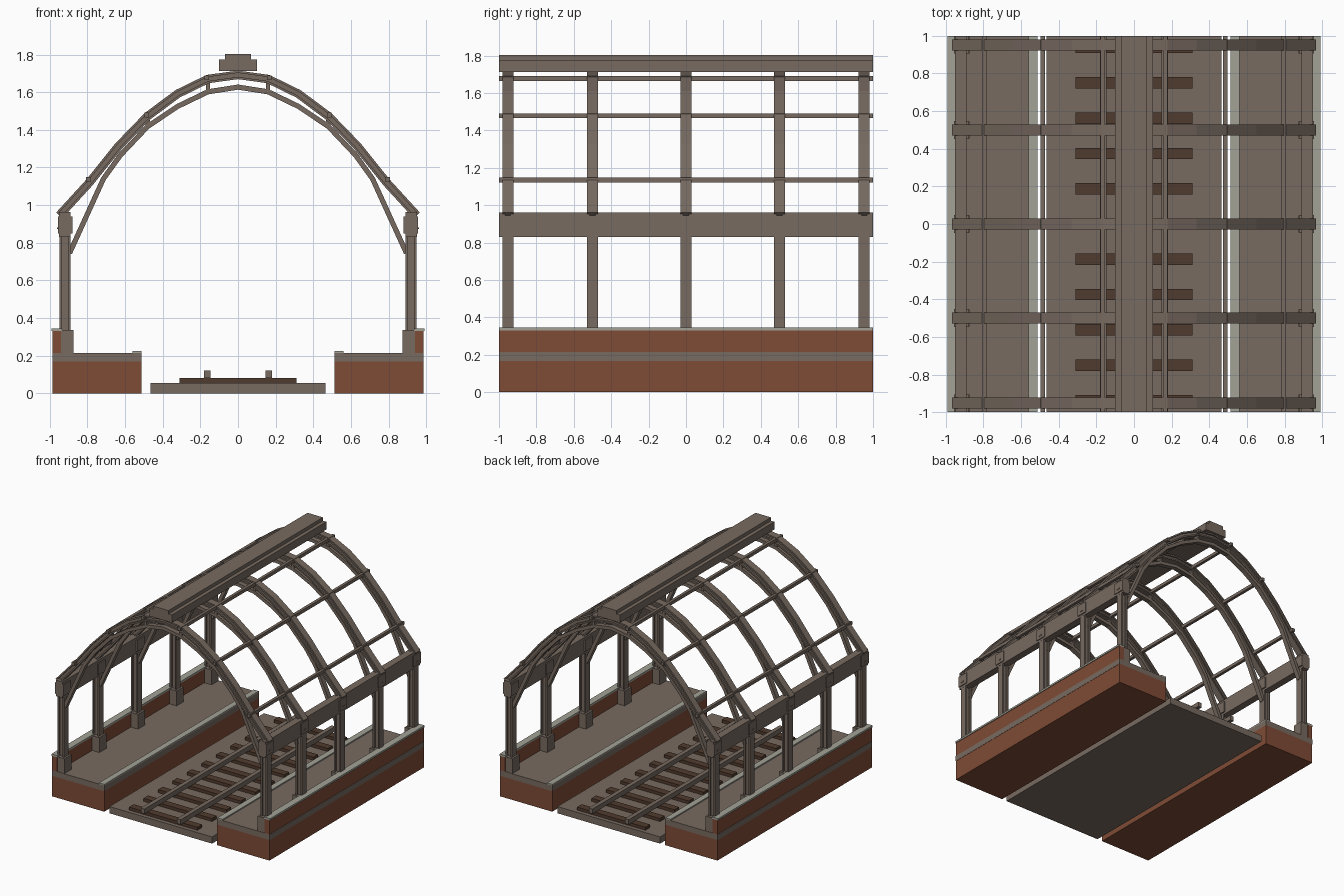
import bpy, bmesh
from mathutils import Vector

cube = bpy.data.objects.get("Cube")
if cube:
    bpy.data.objects.remove(cube, do_unlink=True)


def material(name, rgb):
    m = bpy.data.materials.new(name)
    m.use_nodes = True
    col = (*rgb, 1)
    m.diffuse_color = col
    m.node_tree.nodes["Principled BSDF"].inputs["Base Color"].default_value = col
    return m


IRON = material("grey brown iron and stone", (0.185, 0.145, 0.118))
BRICK = material("red brick", (0.21, 0.07, 0.036))
COPING = material("pale coping", (0.36, 0.36, 0.31))
TIMBER = material("dark timber", (0.08, 0.043, 0.026))


def finish(name, bm, mat):
    bmesh.ops.recalc_face_normals(bm, faces=bm.faces)
    me = bpy.data.meshes.new(name)
    bm.to_mesh(me)
    bm.free()
    me.materials.append(mat)
    ob = bpy.data.objects.new(name, me)
    bpy.context.collection.objects.link(ob)
    return ob


def box(name, xs, ys, zs, mat):
    bm = bmesh.new()
    bmesh.ops.create_cube(bm, size=1)
    for v in bm.verts:
        for i, (lo, hi) in enumerate((xs, ys, zs)):
            v.co[i] = hi if v.co[i] > 0 else lo
    return finish(name, bm, mat)


def pair(name, xs, ys, zs, mat):
    """The same box on the left (+x) and right (-x)."""
    box("left_" + name, xs, ys, zs, mat)
    box("right_" + name, (-xs[1], -xs[0]), ys, zs, mat)


def i_section(depth, width, flange, web):
    d, w, e, f = depth / 2, width / 2, depth / 2 - flange, web / 2
    half = [(d, -w), (d, w), (e, w), (e, f)]
    return half + [(-e, f), (-e, w), (-d, w), (-d, -w), (-e, -w), (-e, -f), (e, -f), (e, -w)]


def bar_section(depth, width):
    d, w = depth / 2, width / 2
    return [(d, -w), (d, w), (-d, w), (-d, -w)]


def sweep(name, section, path, y, mat):
    """Sweep a section along a mitred path of (x, z) points at depth y."""
    bm = bmesh.new()
    pts = [Vector(p) for p in path]
    dirs = [(b - a).normalized() for a, b in zip(pts, pts[1:])]
    rings = []
    for i, p in enumerate(pts):
        a, b = dirs[max(i - 1, 0)], dirs[min(i, len(dirs) - 1)]
        t = (a + b).normalized()
        n = Vector((-t.y, t.x)) / t.dot(a)
        rings.append([bm.verts.new((p.x + n.x * h, y + w, p.y + n.y * h)) for h, w in section])
    count = len(section)
    for r, s in zip(rings, rings[1:]):
        for k in range(count):
            j = (k + 1) % count
            bm.faces.new((r[k], r[j], s[j], s[k]))
    bm.faces.new(rings[0])
    bm.faces.new(rings[-1][::-1])
    return finish(name, bm, mat)


def arch(half):
    """Mirror a half path that starts on the centre line."""
    return [(-x, z) for x, z in half[:0:-1]] + half


FULL = (-1, 1)

# Track bed, sleepers and rails
box("track_bed", (-0.465, 0.465), FULL, (0, 0.055), IRON)
for i in range(-5, 6):
    y = i * 0.1875
    box("sleeper", (-0.31, 0.31), (y - 0.03, y + 0.03), (0.055, 0.08), TIMBER)
pair("rail", (0.147, 0.181), FULL, (0.08, 0.12), IRON)

# Platforms with parapet walls
pair("platform_base", (0.512, 0.985), FULL, (0, 0.168), BRICK)
pair("platform_slab", (0.512, 0.987), FULL, (0.168, 0.214), IRON)
pair("platform_edge", (0.512, 0.56), FULL, (0.214, 0.224), COPING)
pair("parapet", (0.94, 0.985), FULL, (0.214, 0.33), BRICK)
pair("parapet_coping", (0.935, 0.991), FULL, (0.33, 0.345), COPING)

# Eaves beams, ridge vent and purlins
pair("eaves_beam", (0.89, 0.95), FULL, (0.83, 0.962), IRON)
box("ridge_vent", (-0.1, 0.1), FULL, (1.712, 1.775), IRON)
box("ridge_cap", (-0.07, 0.07), FULL, (1.775, 1.803), IRON)
for x, z in ((0.165, 1.677), (0.485, 1.478), (0.795, 1.135)):
    pair("purlin", (x - 0.012, x + 0.012), FULL, (z - 0.013, z + 0.013), IRON)

# Five arched frames
upper = arch([(0, 1.692), (0.16, 1.67), (0.32, 1.592), (0.48, 1.473),
              (0.635, 1.313), (0.79, 1.12), (0.95, 0.945)])
lower = arch([(0, 1.627), (0.16, 1.602), (0.32, 1.525), (0.48, 1.418),
              (0.625, 1.265), (0.715, 1.14), (0.895, 0.745)])
for y in (-0.952, -0.5, 0, 0.5, 0.952):
    sweep("upper_rib", i_section(0.045, 0.058, 0.012, 0.03), upper, y, IRON)
    sweep("lower_rib", bar_section(0.027, 0.04), lower, y, IRON)
    for side in (-1, 1):
        column = [(side * 0.92, 0.33), (side * 0.92, 0.85)]
        sweep("column", i_section(0.058, 0.058, 0.012, 0.025), column, y, IRON)
    pair("pedestal", (0.875, 0.965), (y - 0.045, y + 0.045), (0.214, 0.335), IRON)
    pair("capital", (0.88, 0.957), (y - 0.047, y + 0.047), (0.848, 0.94), IRON)
    pair("capital_bolt", (0.957, 0.961), (y - 0.012, y + 0.012), (0.872, 0.88), IRON)
    for x, lo, hi in ((0.16, 1.6, 1.67), (0.48, 1.42, 1.47)):
        pair("rib_strut", (x - 0.011, x + 0.011), (y - 0.018, y + 0.018), (lo, hi), IRON)
